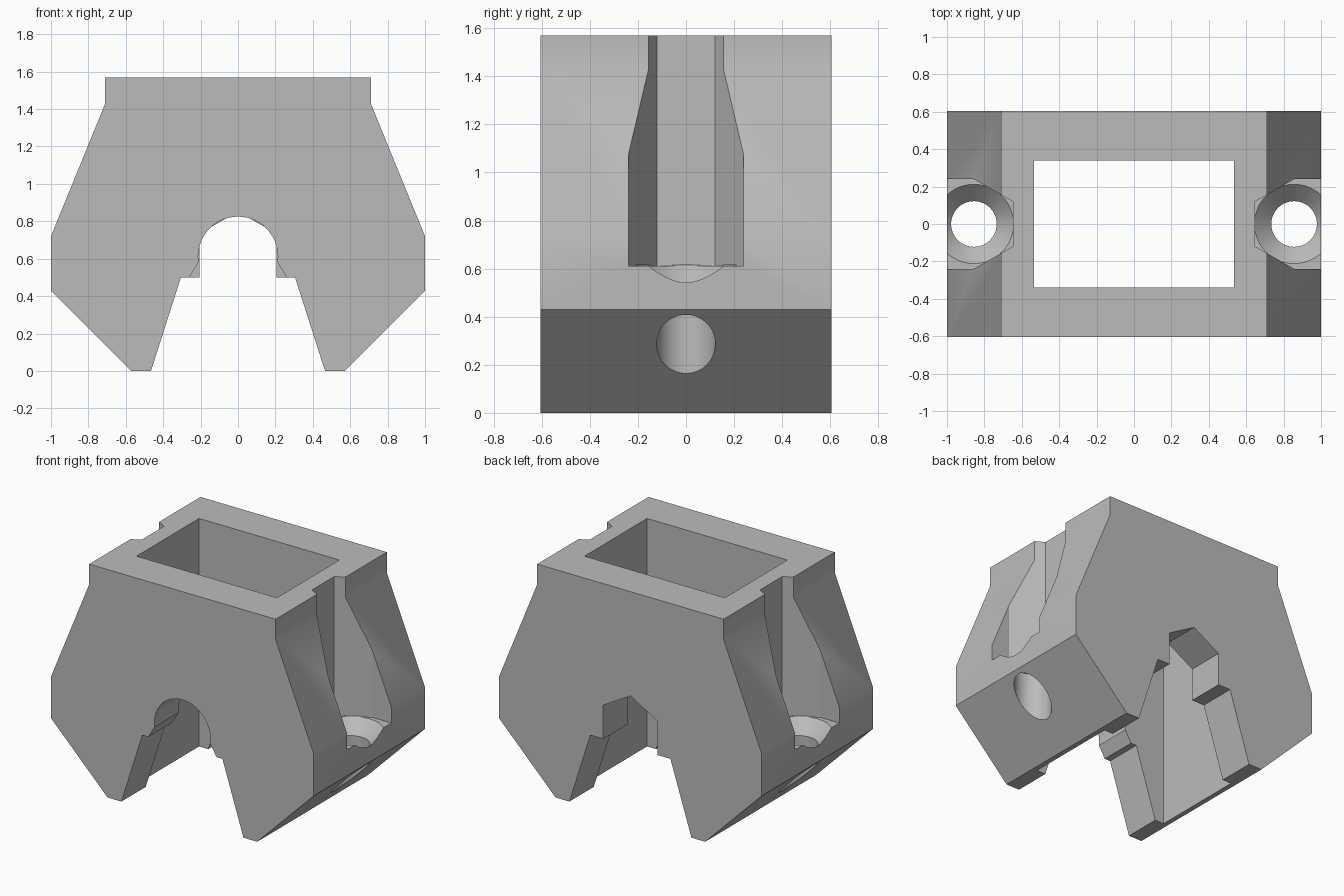
import bpy
import bmesh
from math import cos, sin, radians, pi

cube = bpy.data.objects.get("Cube")
if cube:
    bpy.data.objects.remove(cube, do_unlink=True)

grey = bpy.data.materials.new("plain grey")
grey.use_nodes = True
COLOUR = (0.5, 0.5, 0.5, 1)
grey.diffuse_color = COLOUR
grey.node_tree.nodes["Principled BSDF"].inputs["Base Color"].default_value = COLOUR


def loft(name, rings):
    """Closed solid through matching rings of points."""
    bm = bmesh.new()
    loops = [[bm.verts.new(p) for p in ring] for ring in rings]
    n = len(loops[0])
    for a, b in zip(loops, loops[1:]):
        for i in range(n):
            j = (i + 1) % n
            bm.faces.new((a[i], a[j], b[j], b[i]))
    bm.faces.new(loops[0])
    bm.faces.new(loops[-1])
    bmesh.ops.recalc_face_normals(bm, faces=bm.faces)
    mesh = bpy.data.meshes.new(name)
    bm.to_mesh(mesh)
    bm.free()
    mesh.materials.append(grey)
    ob = bpy.data.objects.new(name, mesh)
    bpy.context.collection.objects.link(ob)
    return ob


def along_y(name, profile, y0, y1):
    return loft(name, [[(x, y, z) for x, z in profile] for y in (y0, y1)])


def along_z(name, outline, z0, z1):
    return loft(name, [[(x, y, z) for x, y in outline] for z in (z0, z1)])


def mirrored(half):
    return half + [(-x, z) for x, z in reversed(half)]


# Main block with splayed legs and a stepped gap between them
body = along_y("clamp_body", mirrored([
    (0.21, 0.5), (0.305, 0.5), (0.465, 0), (0.57, 0), (1, 0.43),
    (1, 0.72), (0.71, 1.43), (0.71, 1.57)]), -0.605, 0.605)

cutters = []

# Rectangular well right through the block
cutters.append(along_z("well_cutter", [
    (-0.535, -0.34), (0.535, -0.34), (0.535, 0.34), (-0.535, 0.34)], -0.2, 1.8))

# Round arch with a flared mouth in the front wall
arc = [(0.213 * cos(radians(a)), 0.612 + 0.213 * sin(radians(a)))
       for a in range(-8, 189, 7)]
cutters.append(along_y("round_arch_cutter",
                       [(0.26, 0.4), (0.26, 0.5)] + arc + [(-0.26, 0.5), (-0.26, 0.4)],
                       -0.8, -0.2))

# Pointed hexagonal arch in the back wall
cutters.append(along_y("hex_arch_cutter", [
    (0.207, 0.4), (0.207, 0.733), (0, 0.852), (-0.207, 0.733), (-0.207, 0.4)],
    0.2, 0.8))

for side in (1, -1):
    # Open half-hexagon channel down each flank
    outline = [(0.648, -0.12), (0.856, -0.24), (1.2, -0.24),
               (1.2, 0.24), (0.856, 0.24), (0.648, 0.12)]
    cutters.append(along_z("channel_cutter", [(side * x, y) for x, y in outline],
                           0.61, 1.8))
    # Countersunk bolt hole below the channel
    steps = [(0.122, -0.1), (0.122, 0.52), (0.217, 0.615)]
    cutters.append(loft("bolt_hole_cutter", [
        [(side * 0.856 + r * cos(2 * pi * i / 48), r * sin(2 * pi * i / 48), z)
         for i in range(48)] for r, z in steps]))

for cutter in cutters:
    cutter.hide_render = True
    mod = body.modifiers.new(cutter.name, "BOOLEAN")
    mod.operation = "DIFFERENCE"
    mod.solver = "EXACT"
    mod.object = cutter

# Bake the cuts and remove the cutters
bpy.context.view_layer.update()
depsgraph = bpy.context.evaluated_depsgraph_get()
cut_mesh = bpy.data.meshes.new_from_object(body.evaluated_get(depsgraph))
body.modifiers.clear()
body.data = cut_mesh
for cutter in cutters:
    bpy.data.objects.remove(cutter, do_unlink=True)

bpy.ops.object.select_all(action="DESELECT")
body.select_set(True)
bpy.context.view_layer.objects.active = body
bpy.ops.object.shade_smooth_by_angle(angle=radians(25))
